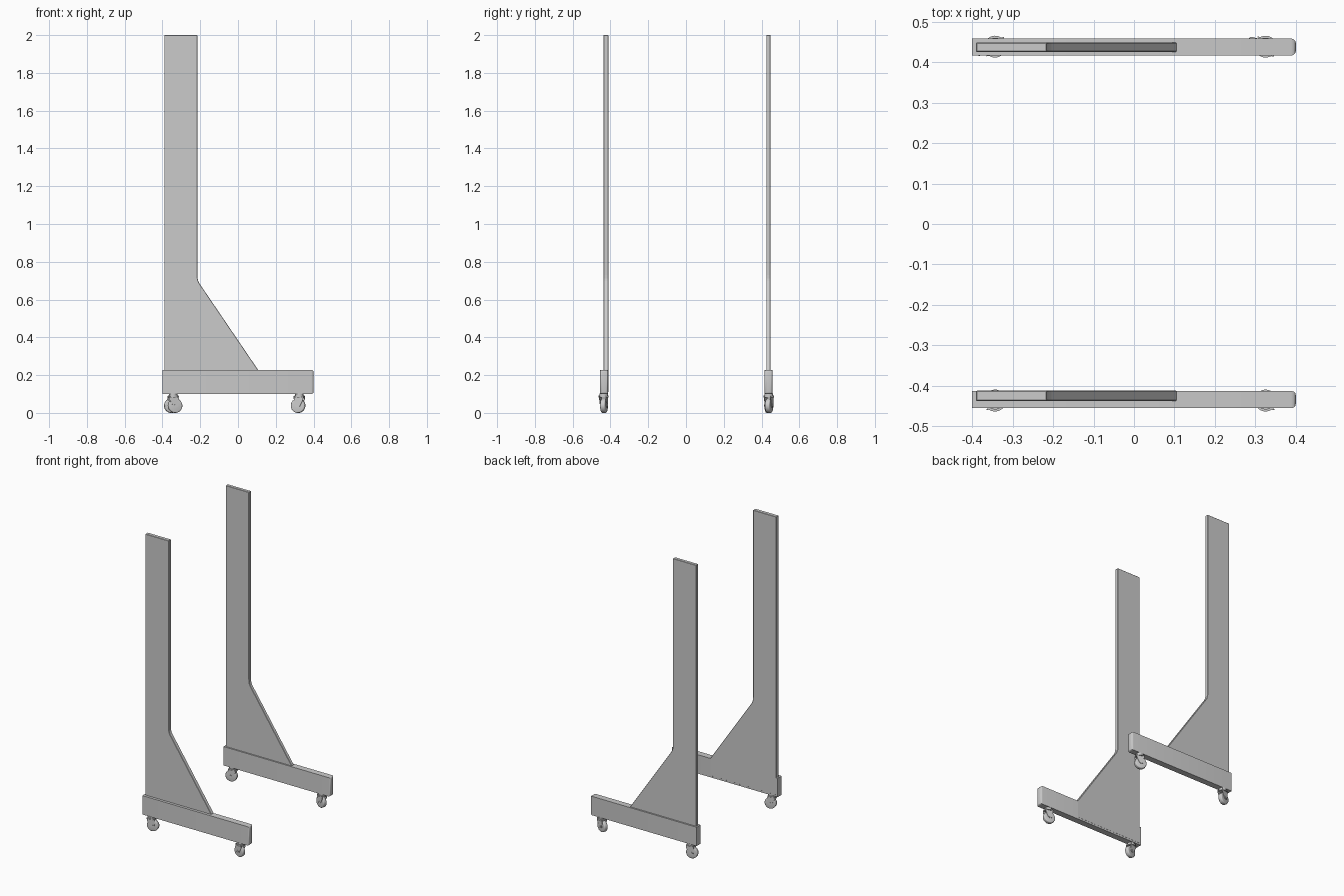
import bpy, bmesh, math
from mathutils import Matrix, Vector

if "Cube" in bpy.data.objects:
    bpy.data.objects.remove(bpy.data.objects["Cube"])


def finish(bm, name, smooth=False):
    bmesh.ops.recalc_face_normals(bm, faces=bm.faces)
    mesh = bpy.data.meshes.new(name)
    bm.to_mesh(mesh)
    bm.free()
    ob = bpy.data.objects.new(name, mesh)
    bpy.context.collection.objects.link(ob)
    if smooth:
        bpy.ops.object.select_all(action='DESELECT')
        ob.select_set(True)
        bpy.context.view_layer.objects.active = ob
        bpy.ops.object.shade_smooth_by_angle(angle=math.radians(35))
    return ob


def prism(bm, profile, y0, y1):
    """Extrude an x-z outline from y0 to y1."""
    face = bm.faces.new([bm.verts.new((x, y0, z)) for x, z in profile])
    ext = bmesh.ops.extrude_face_region(bm, geom=[face])
    verts = [g for g in ext['geom'] if isinstance(g, bmesh.types.BMVert)]
    bmesh.ops.translate(bm, verts=verts, vec=(0, y1 - y0, 0))


def cylinder(bm, radius, depth, loc, axis='Z', bevel=0.0):
    rot = Matrix.Rotation(math.pi / 2, 4, 'X') if axis == 'Y' else Matrix()
    made = bmesh.ops.create_cone(bm, cap_ends=True, segments=32, radius1=radius,
                                 radius2=radius, depth=depth,
                                 matrix=Matrix.Translation(Vector(loc)) @ rot)
    if bevel:
        rim = {e for v in made['verts'] for e in v.link_edges
               if any(len(f.verts) > 4 for f in e.link_faces)}
        bmesh.ops.bevel(bm, geom=list(rim), offset=bevel, segments=3,
                        profile=0.5, affect='EDGES')


# Base beam, rounded at the front end
def beam(side, y0, y1):
    bm = bmesh.new()
    prism(bm, [(-0.4, 0.1), (0.4, 0.1), (0.4, 0.228), (-0.4, 0.228)], y0, y1)
    end = [e for e in bm.edges if all(v.co.x > 0.39 for v in e.verts)]
    bmesh.ops.bevel(bm, geom=end, offset=0.012, segments=3, profile=0.5, affect='EDGES')
    finish(bm, side + "_base_beam", True)


# Upright plate with sloping gusset
def upright(side, y0, y1):
    bm = bmesh.new()
    prism(bm, [(-0.39, 0.11), (0.105, 0.11), (0.105, 0.23), (-0.204, 0.685),
               (-0.21, 0.697), (-0.214, 0.712), (-0.215, 0.73),
               (-0.215, 2.0), (-0.39, 2.0)], y0, y1)
    ob = finish(bm, side + "_upright")
    mod = ob.modifiers.new("soft_edges", 'BEVEL')
    mod.width = 0.002
    mod.segments = 1


# Swivel caster: fork with two cheeks, stem, and wheel
def caster(name, x, y, angle, trail):
    s = 1 if trail >= 0 else -1
    bm = bmesh.new()
    cylinder(bm, 0.022, 0.012, (0, 0, 0.096))
    cylinder(bm, 0.027, 0.01, (0, 0, 0.087))
    t = abs(trail)
    outline = [(-0.026, 0.09), (-0.024, 0.07), (t - 0.012, 0.034), (t, 0.028),
               (t + 0.012, 0.034), (t + 0.014, 0.045), (0.026, 0.075), (0.026, 0.09)]
    for y0 in (-0.0185, 0.0155):
        prism(bm, [(s * px, pz) for px, pz in outline], y0, y0 + 0.003)
    cylinder(bm, 0.007, 0.042, (trail, 0, 0.04), 'Y')
    fork = finish(bm, name + "_caster_fork", True)
    bm = bmesh.new()
    cylinder(bm, 0.038, 0.027, (trail, 0, 0.038), 'Y', 0.006)
    wheel = finish(bm, name + "_caster_wheel", True)
    for ob in (fork, wheel):
        ob.location = (x, y, 0)
        ob.rotation_euler.z = math.radians(angle)


beam("left", -0.455, -0.412)
beam("right", 0.416, 0.458)
upright("left", -0.437, -0.4115)
upright("right", 0.425, 0.448)

caster("left_rear", -0.343, -0.436, 13, 0.01)
caster("left_front", 0.325, -0.436, -13, -0.007)
caster("right_rear", -0.343, 0.438, 13, -0.01)
caster("right_front", 0.325, 0.438, -17, -0.007)
